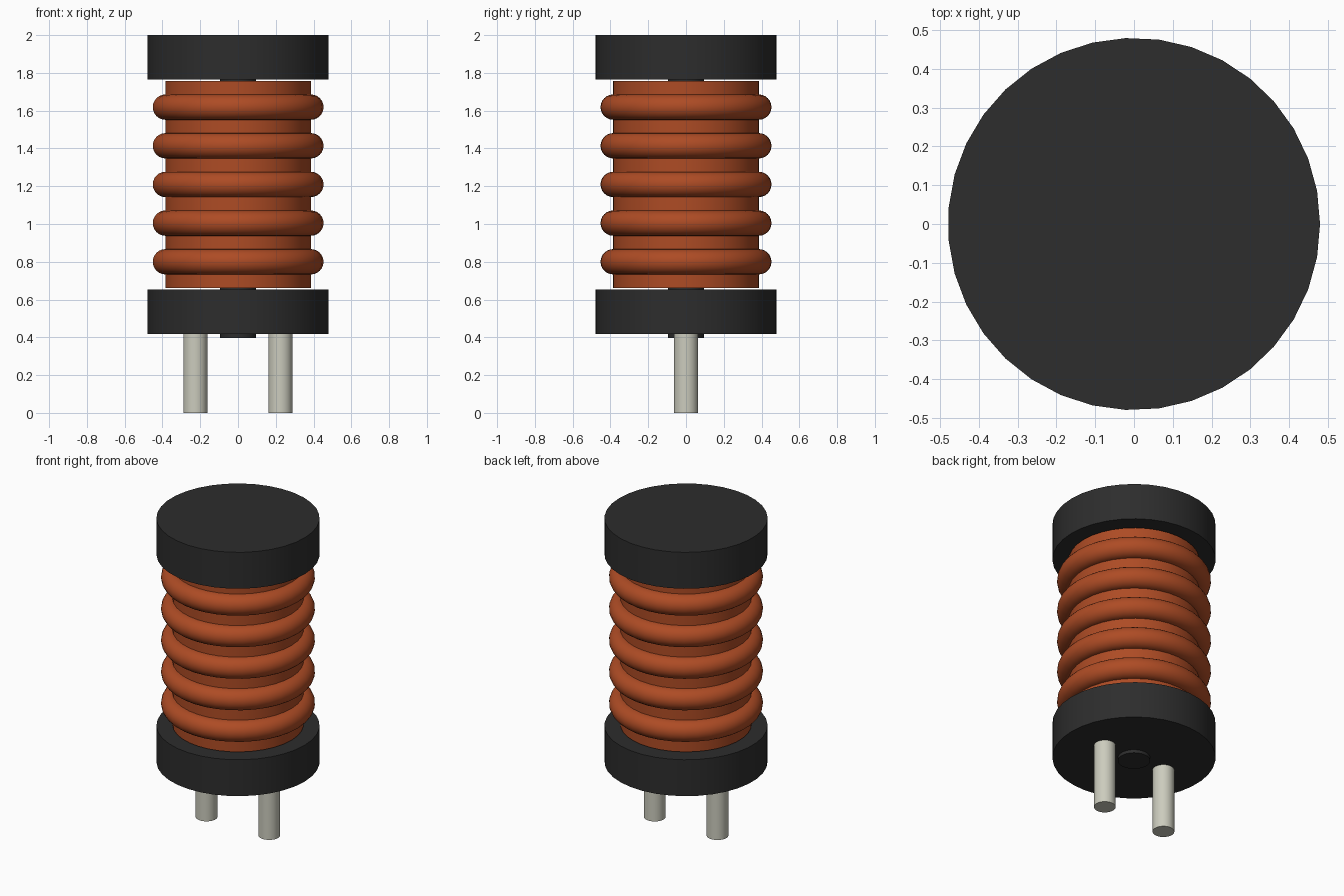
import bpy
import math

if "Cube" in bpy.data.objects:
    bpy.data.objects.remove(bpy.data.objects["Cube"], do_unlink=True)

SIDES = 35


def material(name, rgb):
    m = bpy.data.materials.new(name)
    m.use_nodes = True
    m.diffuse_color = (*rgb, 1)
    m.node_tree.nodes["Principled BSDF"].inputs["Base Color"].default_value = (*rgb, 1)
    return m


ferrite = material("ferrite black", (0.026, 0.026, 0.026))
copper = material("enamelled copper", (0.42, 0.071, 0.018))
tin = material("tinned metal", (0.60, 0.60, 0.51))


def finish(name, mat):
    ob = bpy.context.object
    ob.name = ob.data.name = name
    ob.data.materials.append(mat)
    bpy.ops.object.shade_smooth_by_angle(angle=math.radians(35))
    return ob


def cylinder(name, mat, radius, z0, z1, x=0.0):
    # quarter turn puts the first corner on +x
    bpy.ops.mesh.primitive_cylinder_add(
        vertices=SIDES, radius=radius, depth=z1 - z0,
        location=(x, 0, (z0 + z1) / 2), rotation=(0, 0, -math.pi / 2))
    return finish(name, mat)


# Bobbin: two flanges joined by a thin core that pokes out below
cylinder("bottom_flange", ferrite, 0.48, 0.418, 0.654)
cylinder("top_flange", ferrite, 0.48, 1.764, 2.0)
cylinder("core", ferrite, 0.095, 0.397, 1.80)

# Winding: a sleeve with five thick rounded turns
cylinder("winding_sleeve", copper, 0.386, 0.661, 1.757)
for i in range(5):
    bpy.ops.mesh.primitive_torus_add(
        major_segments=SIDES, minor_segments=24,
        major_radius=0.386, minor_radius=0.067,
        location=(0, 0, 0.80 + i * 0.2047))
    finish(f"winding_turn_{i + 1}", copper)

# Two pins, set slightly into the bottom flange
for side, x in (("left", 0.224), ("right", -0.226)):
    cylinder(f"{side}_pin", tin, 0.064, 0.0, 0.44, x)
